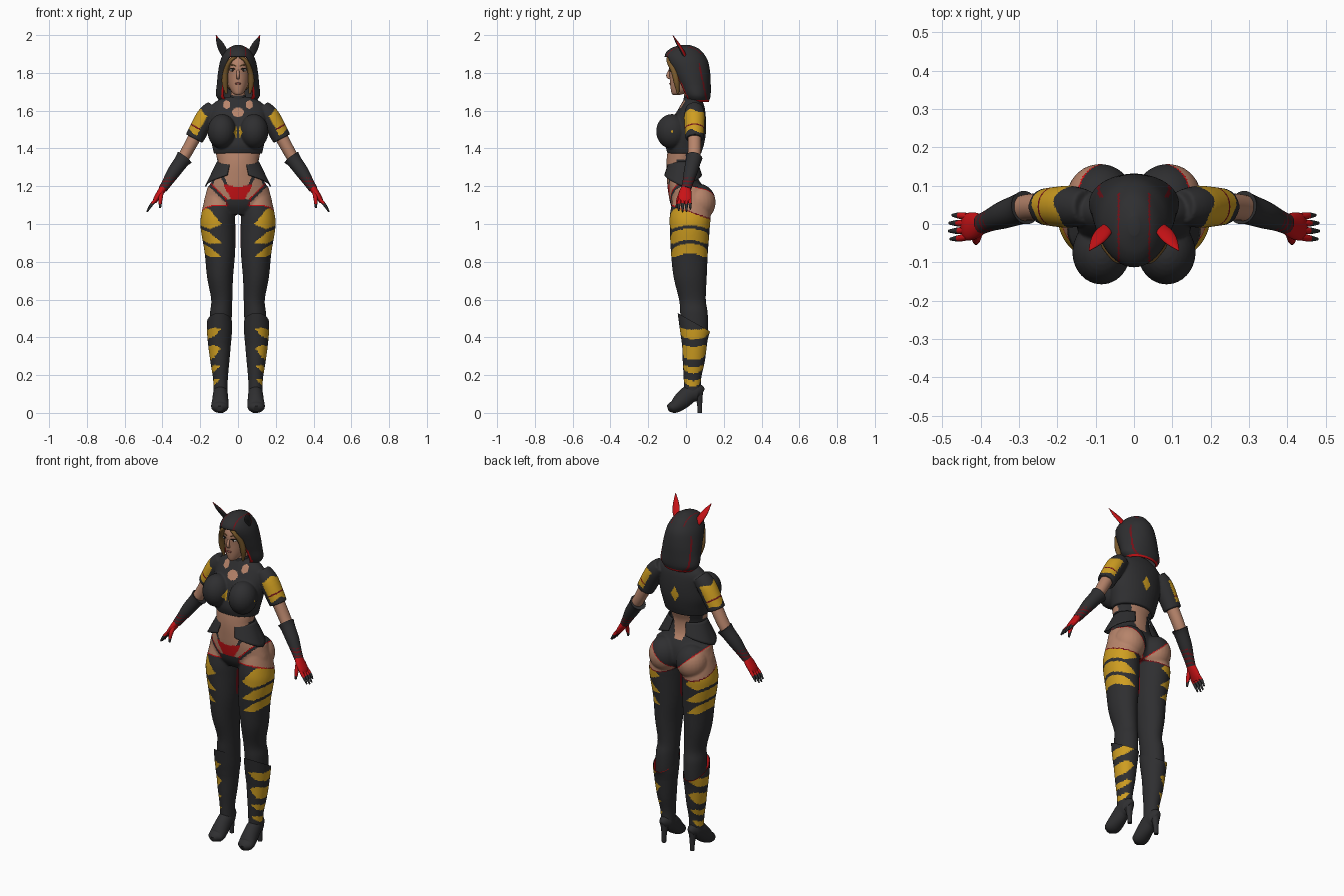
import bpy
import bmesh
import math
from mathutils import Vector, Matrix

if "Cube" in bpy.data.objects:
    bpy.data.objects.remove(bpy.data.objects["Cube"], do_unlink=True)

COLOURS = {
    "charcoal": (0.028, 0.028, 0.03), "yellow": (0.62, 0.34, 0.015),
    "red": (0.58, 0.006, 0.008), "dark_red": (0.16, 0.006, 0.01),
    "skin": (0.47, 0.23, 0.145), "hair_brown": (0.19, 0.1, 0.025),
    "lips": (0.32, 0.09, 0.07), "eye_white": (0.6, 0.6, 0.58), "eye_dark": (0.02, 0.015, 0.012),
}
MATS = {}
for label, rgb in COLOURS.items():
    m = bpy.data.materials.new(label)
    m.use_nodes = True
    m.diffuse_color = (*rgb, 1)
    m.node_tree.nodes["Principled BSDF"].inputs["Base Color"].default_value = (*rgb, 1)
    MATS[label] = m

X, Y, Z = Vector((1, 0, 0)), Vector((0, 1, 0)), Vector((0, 0, 1))


def spline(rows, steps):
    """Smooth interpolation through the rows."""
    out = []
    for i in range(len(rows) - 1):
        a, b, c, d = (rows[max(0, min(len(rows) - 1, i + k))] for k in (-1, 0, 1, 2))
        for s in range(steps):
            t = s / steps
            out.append([q + 0.5 * t * (r - p + t * (2 * p - 5 * q + 4 * r - w + t * (3 * (q - r) + w - p)))
                        for p, q, r, w in zip(a, b, c, d)])
    out.append(list(rows[-1]))
    return out


def tube(bm, rows, n=24, steps=6, ref=X, axis=None, open_end=False, open_start=False):
    """Loft of ellipses; a row is x, y, z, radius along ref, other radius."""
    pts = spline(rows, steps)
    rings = []
    for i, p in enumerate(pts):
        before, after = pts[max(i - 1, 0)], pts[min(i + 1, len(pts) - 1)]
        t = axis or (Vector(after[:3]) - Vector(before[:3])).normalized()
        u = (ref - t * ref.dot(t)).normalized()
        v = t.cross(u)
        angles = [2 * math.pi * k / n for k in range(n)]
        rings.append([bm.verts.new(Vector(p[:3]) + u * p[3] * math.cos(a) + v * p[4] * math.sin(a))
                      for a in angles])
    for lo, hi in zip(rings, rings[1:]):
        for k in range(n):
            bm.faces.new((lo[k], lo[(k + 1) % n], hi[(k + 1) % n], hi[k]))
    if not open_start:
        bm.faces.new(rings[0][::-1])
    if not open_end:
        bm.faces.new(rings[-1])
    return bm


def levels(bm, rows, **kw):
    """Upright loft; a row is z, half width, front y, back y."""
    full = [(0, (f + b) / 2, z, w, (b - f) / 2) for z, w, f, b in rows]
    return tube(bm, full, axis=Z, **kw)


def ball(bm, centre, radii):
    bmesh.ops.create_uvsphere(bm, u_segments=24, v_segments=16, radius=1,
                              matrix=Matrix.Translation(centre) @ Matrix.Diagonal((*radii, 1)))
    return bm


def mirror(bm):
    copy = bmesh.ops.duplicate(bm, geom=bm.verts[:] + bm.edges[:] + bm.faces[:])["geom"]
    for v in copy:
        if isinstance(v, bmesh.types.BMVert):
            v.co.x *= -1
    bmesh.ops.reverse_faces(bm, faces=[f for f in copy if isinstance(f, bmesh.types.BMFace)])
    return bm


def finish(name, bm, rule, both=False, voxel=0, thick=0):
    """Make the object, fuse it if asked, and colour its faces by the rule."""
    if both:
        mirror(bm)
    bmesh.ops.recalc_face_normals(bm, faces=bm.faces[:])
    me = bpy.data.meshes.new(name)
    bm.to_mesh(me)
    bm.free()
    ob = bpy.data.objects.new(name, me)
    bpy.context.scene.collection.objects.link(ob)
    if voxel:
        mod = ob.modifiers.new("fuse", "REMESH")
        mod.mode, mod.voxel_size = "VOXEL", voxel
        mod = ob.modifiers.new("relax", "SMOOTH")
        mod.factor, mod.iterations = 0.5, 5
        bpy.context.view_layer.update()
        me = bpy.data.meshes.new_from_object(ob.evaluated_get(bpy.context.evaluated_depsgraph_get()))
        ob.modifiers.clear()
        ob.data = me
    me.materials.clear()
    slots = {}
    for f in me.polygons:
        key = rule if isinstance(rule, str) else rule(f.center, f.normal)
        if key not in slots:
            slots[key] = len(slots)
            me.materials.append(MATS[key])
        f.material_index = slots[key]
        f.use_smooth = True
    me.set_sharp_from_angle(angle=math.radians(50))
    if thick:
        mod = ob.modifiers.new("thickness", "SOLIDIFY")
        mod.thickness = thick
    return ob


def striped(p, centre, bands, tilt, cutoff):
    """True inside bands that taper away from the outer side of a leg."""
    dx, dy = abs(p.x) - centre[0], p.y - centre[1]
    c = dx / max(math.hypot(dx, dy), 0.001)
    width = min(1, (c - cutoff) * 1.6)
    return any(abs(p.z - z + tilt * (1 - c)) < half * width for z, half in bands)


# Hips, legs and midriff
def lower_colour(p, n):
    x, y, z = abs(p.x), p.y, p.z
    edge = 1.075 - 0.35 * y
    if z < edge - 0.006 and x > 0.015:
        thigh = ((1.045, 0.052), (0.945, 0.03), (0.87, 0.026))
        return "yellow" if striped(p, (0.1, 0.02), thigh, 0.04, -0.15) else "charcoal"
    if y < 0:
        if x < 0.035 + (z - 1.13) * 0.55 and 1.13 < z < 1.195 + x * 0.2:
            return "red"
        cut = x - 0.03 - (z - 1.06) * 0.5
        if z < 1.13 and cut < 0.008:
            return "charcoal" if cut < 0 else "dark_red"
        if 1.19 < z < 1.33 and abs(x - 0.055 - (z - 1.19) * 0.46) < 0.009:
            return "charcoal"
        strap = x - 0.07 - (z - 1.13)
        if 1.12 < z < 1.25 and abs(strap) < 0.014:
            return "charcoal" if strap > -0.006 else "red"
        if z < edge and x > 0.05:
            return "red"
        return "charcoal" if x > 0.1 and y > -0.05 and 1.2 < z < 1.34 else "skin"
    if z > 1.22:
        return "skin" if x < 0.025 + (z - 1.22) * 0.25 else "charcoal"
    cut = x - 0.02 - (z - 1.07) * 1.05
    if cut < 0.007:
        return "charcoal" if cut < 0 else "red"
    return "skin" if z > edge else "dark_red"


bm = bmesh.new()
tube(bm, [(.095, .02, 1.2, .065, .075), (.105, .022, 1.06, .088, .106), (.106, .02, .98, .092, .106),
          (.096, .018, .85, .081, .098), (.095, .022, .72, .069, .088), (.086, .034, .6, .056, .071),
          (.09, .042, .53, .058, .073), (.092, .046, .44, .056, .07), (.097, .045, .33, .05, .06),
          (.094, .036, .22, .036, .046), (.092, .034, .12, .03, .04)], n=40, axis=Z)
ball(bm, (0.088, 0.068, 1.115), (0.088, 0.089, 0.098))
mirror(bm)
levels(bm, [(1.44, .118, -.085, .08), (1.38, .118, -.098, .07), (1.32, .109, -.104, .052), (1.25, .127, -.102, .06),
            (1.18, .163, -.096, .1), (1.1, .178, -.08, .11), (1.05, .11, -.05, .08)], n=40)
finish("hips_and_legs", bm, lower_colour, voxel=0.006)

# Cropped top with short sleeves
SHOULDER = Vector((0.135, 0.045, 1.62))
ARM = Vector((0.1, 0, -0.17)).normalized()
OUT = Vector((0.87, 0, 0.49))


def top_colour(p, n):
    x, y, z = abs(p.x), p.y, p.z
    t = (Vector((x, y, z)) - SHOULDER).dot(ARM)
    facing = Vector((n.x if p.x > 0 else -n.x, n.y, n.z)).dot(OUT)
    if x > 0.16 and 0.05 < t + 0.01 * math.sin(y * 70) < 0.172 and facing > -0.1:
        return "dark_red" if 0.133 < t < 0.141 else "yellow"
    if y < 0.03:
        if math.hypot(x / 0.032, (z - 1.592) / 0.025) < 1 or math.hypot((x - 0.06) / 0.02, (z - 1.632) / 0.022) < 1:
            return "skin"
        if 0.005 < x < 0.024 * (1 - abs(z - 1.485) / 0.05):
            return "yellow"
    elif x < 0.026 * (1 - abs(z - 1.5) / 0.045):
        return "yellow"
    return "charcoal"


bm = bmesh.new()
tube(bm, [(.125, .045, 1.615, .045, .045), (.17, .045, 1.565, .055, .053), (.232, .045, 1.452, .048, .05)], ref=Y)
ball(bm, (0.085, -0.074, 1.49), (0.076, 0.084, 0.092))
mirror(bm)
levels(bm, [(1.372, .128, -.098, .08), (1.42, .138, -.108, .095), (1.48, .15, -.095, .105), (1.55, .152, -.075, .106),
            (1.61, .148, -.04, .1), (1.645, .122, -.02, .09), (1.672, .07, -.005, .08)], n=40)
finish("cropped_top", bm, top_colour, voxel=0.005)

# Side panels flaring over the hips
bm = bmesh.new()
grid = []
for i in range(25):
    a = (i / 12 - 1) * math.radians(68)
    low = 1.2 + 0.06 * abs(i / 12 - 1)
    grid.append([])
    for k in range(9):
        v = k / 8
        w = v * (0.4 + 0.6 * math.cos(a))
        grid[-1].append(bm.verts.new(((0.112 + 0.062 * w) * math.cos(a), -0.015 + (0.083 + 0.04 * w) * math.sin(a),
                                      1.33 + (low - 1.33) * v)))
for left, right in zip(grid, grid[1:]):
    for k in range(8):
        bm.faces.new((left[k], right[k], right[k + 1], left[k + 1]))
finish("hip_panels", bm, "charcoal", both=True, thick=0.006)

# Boots, linings, feet and heels
BOOT = ((0.415, 0.025), (0.315, 0.035), (0.225, 0.017), (0.155, 0.015))
SHAFT = [(.092, .034, .1, .037, .045), (.093, .034, .18, .039, .046), (.096, .041, .27, .05, .058),
         (.098, .045, .36, .06, .066), (.098, .043, .43, .066, .077), (.098, .042, .478, .066, .086)]
for name, rows, shrink, rule in (
        ("boot_shafts", SHAFT, 0,
         lambda p, n: "yellow" if striped(p, (0.096, 0.04), BOOT, -0.025, -0.1) else "charcoal"),
        ("boot_linings", SHAFT[3:], 0.004, "red")):
    rows = [(*r[:3], r[3] - shrink, r[4] - shrink) for r in rows]
    bm = tube(bmesh.new(), rows, n=48, steps=14, axis=Z, open_end=True, open_start=True)
    for v in bm.verts:
        v.co.z += (0.045 - v.co.y) * 0.58 * max(0, min(1, (v.co.z - 0.38) / 0.1))
    finish(name, bm, rule, both=True)
bm = tube(bmesh.new(), [(.092, .085, .1, .016, .028), (.092, .062, .11, .034, .045), (.093, .02, .1, .039, .048),
                        (.094, -.02, .066, .043, .046), (.096, -.055, .036, .046, .036),
                        (.097, -.08, .028, .04, .027), (.097, -.096, .022, .018, .016)])
tube(bm, [(.092, .068, .11, .024, .022), (.092, .072, .05, .015, .014), (.092, .074, 0, .012, .012)])
for v in bm.verts:
    v.co.z = max(0, v.co.z)
finish("shoes", bm, "charcoal", both=True)

# Arms, bracers and gloves
bm = tube(bmesh.new(), [(.19, .045, 1.53, .036, .036), (.235, .045, 1.45, .035, .034), (.285, .042, 1.36, .034, .031),
                        (.34, .025, 1.28, .03, .028), (.4, 0, 1.19, .02, .018)], ref=Y)
finish("arms", bm, "skin", both=True)
bm = tube(bmesh.new(), [(.283, .043, 1.352, .044, .046), (.3, .038, 1.33, .04, .039), (.34, .024, 1.275, .036, .035),
                        (.375, .01, 1.22, .029, .027), (.398, 0, 1.185, .027, .023)], n=32, steps=10, ref=Y)
finish("bracers", bm, lambda p, n: "dark_red" if 0.6 < (p.z - 1.19) * 50 % 1 and p.z < 1.245 else "charcoal", both=True)
bm = tube(bmesh.new(), [(.393, 0, 1.195, .024, .02), (.412, -.004, 1.165, .034, .018),
                        (.432, -.007, 1.135, .036, .015), (.443, -.008, 1.115, .03, .01)], ref=Y)
for i, reach in enumerate((0.9, 1.0, 0.97, 0.8)):
    y = -0.034 + 0.018 * i
    tube(bm, [(.435, y, 1.13, .009, .009), (.435 + .025 * reach, y * 1.1, 1.13 - .03 * reach, .0085, .0085),
              (.435 + .047 * reach, y * 1.15, 1.13 - .066 * reach, .004, .004)], n=12, ref=Y)
tube(bm, [(.405, -.02, 1.17, .012, .012), (.411, -.04, 1.13, .011, .011), (.412, -.05, 1.085, .005, .005)], n=12)
finish("gloves", bm, lambda p, n: "charcoal" if p.z < 1.108 else "red", both=True)

# Neck and collar
finish("neck", tube(bmesh.new(), [(0, .035, 1.62, .04, .04), (0, .02, 1.73, .036, .036)]), "skin")
finish("collar", tube(bmesh.new(), [(0, .032, 1.645, .05, .046), (0, .029, 1.685, .039, .04)]), "charcoal")

# Head and face
bm = levels(bmesh.new(), [(1.684, .014, -.07, -.03), (1.695, .03, -.077, .0), (1.73, .05, -.083, .05),
                          (1.78, .062, -.087, .08), (1.84, .066, -.09, .085), (1.89, .058, -.072, .08),
                          (1.92, .03, -.03, .05)], n=40)
tube(bm, [(0, -.084, 1.82, .006, .005), (0, -.094, 1.785, .009, .011), (0, -.085, 1.77, .008, .006)], n=16)
finish("head", bm, "skin")
finish("eyes", ball(bmesh.new(), (.029, -.077, 1.815), (.015, .008, .007)), "eye_white", both=True)
finish("irises", ball(bmesh.new(), (.029, -.081, 1.815), (.006, .006, .007)), "eye_dark", both=True)
bm = tube(bmesh.new(), [(.012, -.087, 1.819, .002, .002), (.03, -.085, 1.824, .003, .003), (.046, -.072, 1.819, .002, .002)],
          n=8, ref=Z)
finish("lashes", bm, "eye_dark", both=True)
bm = tube(bmesh.new(), [(.011, -.09, 1.836, .002, .002), (.03, -.085, 1.843, .003, .003), (.047, -.072, 1.837, .001, .001)],
          n=8, ref=Z)
finish("brows", bm, "hair_brown", both=True)
finish("mouth", ball(bmesh.new(), (0, -.081, 1.743), (.016, .008, .006)), "lips")

# Hair
bm = tube(bmesh.new(), [(.008, -.088, 1.888, .012, .008), (.042, -.085, 1.862, .018, .011), (.064, -.064, 1.81, .016, .014),
                        (.07, -.05, 1.75, .015, .016), (.062, -.042, 1.69, .006, .006)], ref=Y)
finish("side_locks", bm, "hair_brown", both=True)
finish("hair", ball(bmesh.new(), (0, .014, 1.8), (.084, .072, .105)), "hair_brown")


# Hood with open front
def rim(z):
    return -0.47 * (z - 1.68)


def hood_colour(p, n):
    x = abs(p.x)
    if p.z < 1.655 or (p.z < 1.8 and p.y < rim(p.z) + 0.007):
        return "red"
    if abs(x - 0.04) < 0.0025 and p.z > 1.86 and p.y < 0.08:
        return "dark_red"
    if p.z < 1.85 and abs(p.y - 0.1 + (p.z - 1.7) * 0.2) < 0.004:
        return "dark_red"
    return "charcoal"


bm = levels(bmesh.new(), [(1.645, .09, 0, .12), (1.68, .116, -.02, .13), (1.74, .112, -.05, .131), (1.8, .106, -.08, .128),
                          (1.86, .095, -.108, .117), (1.9, .077, -.11, .095), (1.93, .052, -.08, .065),
                          (1.948, .015, -.03, .02)], n=112, steps=12, open_start=True)
gone = [f for f in bm.faces if f.calc_center_median().z < 1.885
        and f.calc_center_median().y < rim(f.calc_center_median().z)]
bmesh.ops.delete(bm, geom=gone, context="FACES")
finish("hood", bm, hood_colour, thick=0.005)

# Pointed ears on the hood
bm = tube(bmesh.new(), [(.066, -.005, 1.885, .014, .01), (.08, -.022, 1.92, .021, .01), (.097, -.045, 1.957, .017, .008),
                        (.117, -.07, 2, .001, .001)], n=28, steps=10)
finish("ears", bm, lambda p, n: "charcoal" if n.y < -0.25 and p.z < 1.985 else "red", both=True)
